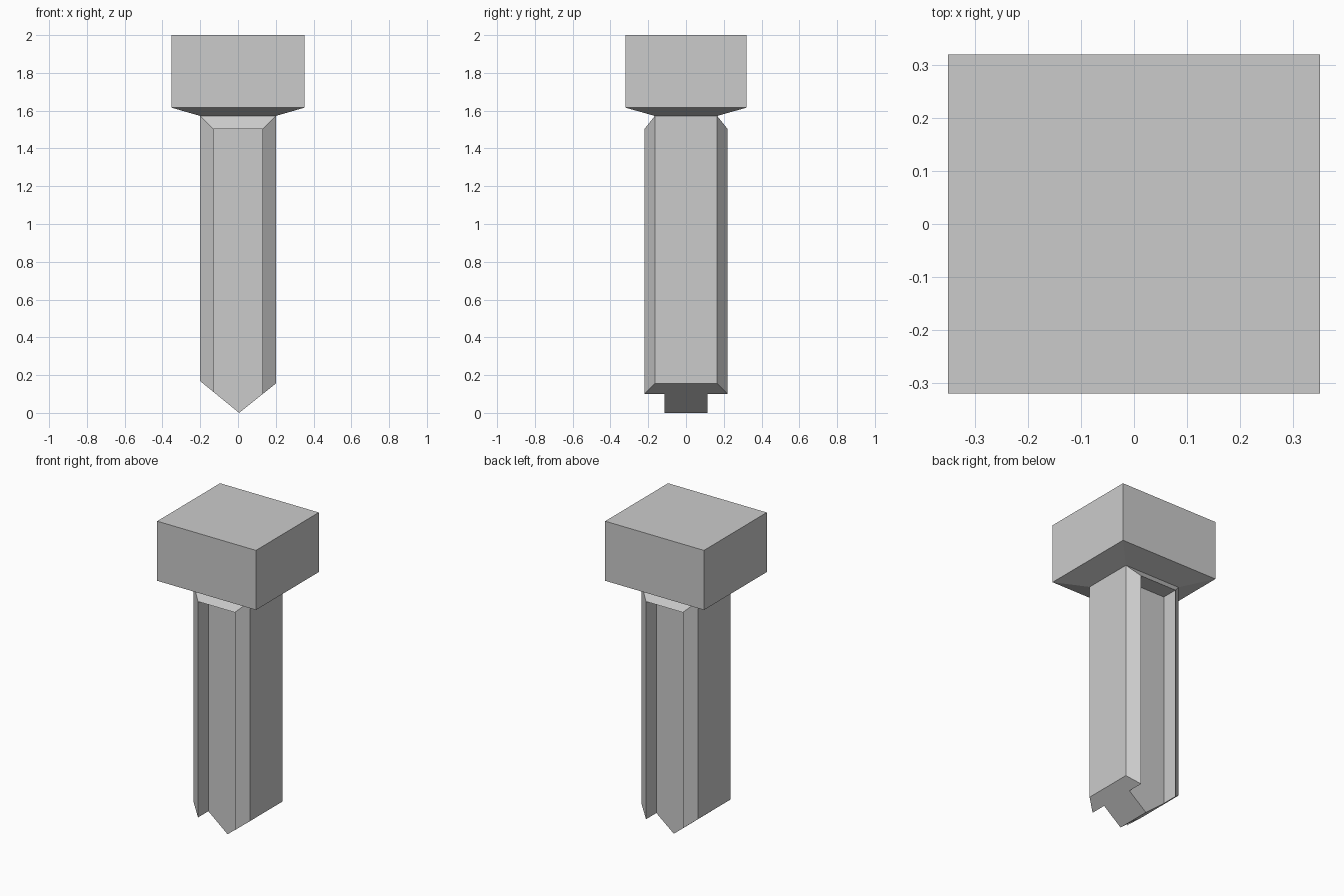
import bpy, bmesh

if "Cube" in bpy.data.objects:
    bpy.data.objects.remove(bpy.data.objects["Cube"])

X, Y = 0.2, 0.165            # shaft corners
GX, GY, FY = 0.131, 0.22, 0.115  # groove half width, rib edge, groove floor
APEX = 0.006                 # x of the pointed tip
SHOULDER, NECK, HEAD, TOP = 1.503, 1.572, 1.616, 2.0


def finish(name, bm):
    bmesh.ops.recalc_face_normals(bm, faces=bm.faces)
    mesh = bpy.data.meshes.new(name)
    bm.to_mesh(mesh)
    bm.free()
    obj = bpy.data.objects.new(name, mesh)
    bpy.context.collection.objects.link(obj)
    return obj


def bottom_z(x):
    # sloped underside rising from the tip to either side
    return (x - APEX) * 0.155 / (X - APEX) if x > APEX else (APEX - x) * 0.168 / (X + APEX)


# Shaft: grooved cross-section with a V-shaped tip
front = [(-X, -Y), (-GX, -GY), (-GX, -FY), (APEX, -FY), (GX, -FY), (GX, -GY), (X, -Y)]
ring = front + [(x, -y) for x, y in reversed(front)]
bm = bmesh.new()
low = [bm.verts.new((x, y, bottom_z(x))) for x, y in ring]
high = [bm.verts.new((x, y, NECK if abs(x) == X else SHOULDER)) for x, y in ring]
n = len(ring)
for i in range(n):
    j = (i + 1) % n
    bm.faces.new((low[i], low[j], high[j], high[i]))
# two tip slopes
bm.faces.new(low[3:11])
bm.faces.new(low[10:] + low[:4])
# groove ceilings and sloped shoulders, front and back
for s in (0, 7):
    bm.faces.new(high[s + 1:s + 6])
    bm.faces.new((high[s], high[s + 1], high[s + 5], high[s + 6]))
finish("shaft", bm)

# Head: box with a tapered underside, open where it joins the shaft
bm = bmesh.new()
loops = []
for hx, hy, z in ((X, Y, NECK), (0.352, 0.32, HEAD), (0.352, 0.32, TOP)):
    loops.append([bm.verts.new((sx * hx, sy * hy, z))
                  for sx, sy in ((-1, -1), (1, -1), (1, 1), (-1, 1))])
for a, b in zip(loops, loops[1:]):
    for i in range(4):
        j = (i + 1) % 4
        bm.faces.new((a[i], a[j], b[j], b[i]))
bm.faces.new(loops[-1])
finish("head", bm)
